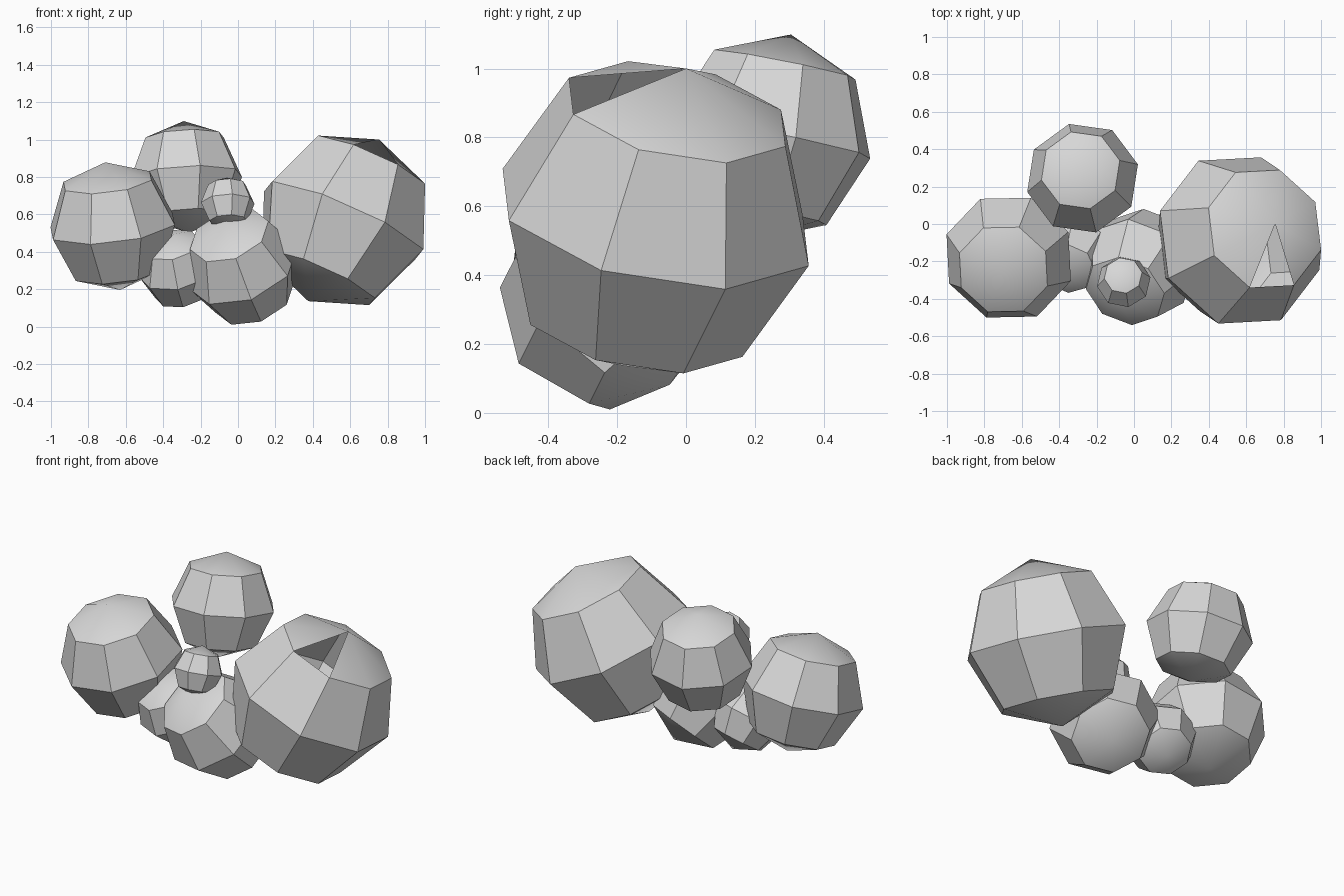
import bpy
import bmesh
import math
from mathutils import Matrix, Vector

cube = bpy.data.objects.get("Cube")
if cube:
    bpy.data.objects.remove(cube, do_unlink=True)

# Single plain grey for every boulder
grey = bpy.data.materials.new("stone_grey")
grey.use_nodes = True
color = (0.68, 0.68, 0.68, 1.0)
grey.diffuse_color = color
grey.node_tree.nodes["Principled BSDF"].inputs["Base Color"].default_value = color


def boulder(name, radius, center, axis, toward, open_wedge=False):
    """Eight-sided ball; axis points to its pole, toward fixes its spin."""
    bm = bmesh.new()
    bmesh.ops.create_uvsphere(bm, u_segments=8, v_segments=4, radius=radius)
    if open_wedge:
        # Leave out the cap triangle just after the spin direction
        gap = []
        for face in bm.faces:
            c = face.calc_center_median()
            turn = math.degrees(math.atan2(c.y, c.x))
            if len(face.verts) == 3 and c.z > 0 and 0 < turn < 45:
                gap.append(face)
        bmesh.ops.delete(bm, geom=gap, context='FACES')
    z = Vector(axis).normalized()
    x = Vector(toward)
    x = (x - z * x.dot(z)).normalized()
    y = z.cross(x)
    turn = Matrix((x, y, z)).transposed().to_4x4()
    bm.transform(Matrix.Translation(center) @ turn)
    mesh = bpy.data.meshes.new(name)
    bm.to_mesh(mesh)
    bm.free()
    mesh.materials.append(grey)
    obj = bpy.data.objects.new(name, mesh)
    bpy.context.collection.objects.link(obj)
    return obj


boulders = [
    # Largest boulder, with one open wedge in its cap
    boulder("large_boulder", 0.48, (0.565, -0.088, 0.568),
            (0.395, 0.184, 0.90), (-0.16, -0.625, 0.20), open_wedge=True),
    # Outer boulder on the other side
    boulder("side_boulder", 0.355, (-0.67, -0.18, 0.537),
            (-0.04, -0.09, 0.343), (0.13, -0.30, 0.0)),
    # Raised boulder behind
    boulder("back_boulder", 0.305, (-0.275, 0.245, 0.80),
            (-0.015, 0.06, 0.30), (0.0725, -0.29, 0.0)),
    # Lowest boulder in front
    boulder("front_boulder", 0.315, (0.02, -0.23, 0.32),
            (-0.30, -0.577, 0.75), (-0.60, -0.59, -0.69)),
    # Small boulder tucked between
    boulder("small_boulder", 0.215, (-0.325, -0.16, 0.31),
            (-0.04, -0.11, 0.178), (0.0, -1.0, -0.5)),
    # Pebble resting on the front boulder
    boulder("pebble", 0.145, (-0.055, -0.31, 0.66),
            (-0.03, 0.34, 0.94), (0.17, -0.98, 0.0)),
]

# Smooth caps, crisp edges between the broad facets
bpy.ops.object.select_all(action='DESELECT')
for obj in boulders:
    obj.select_set(True)
bpy.context.view_layer.objects.active = boulders[0]
bpy.ops.object.shade_smooth_by_angle(angle=math.radians(30))
